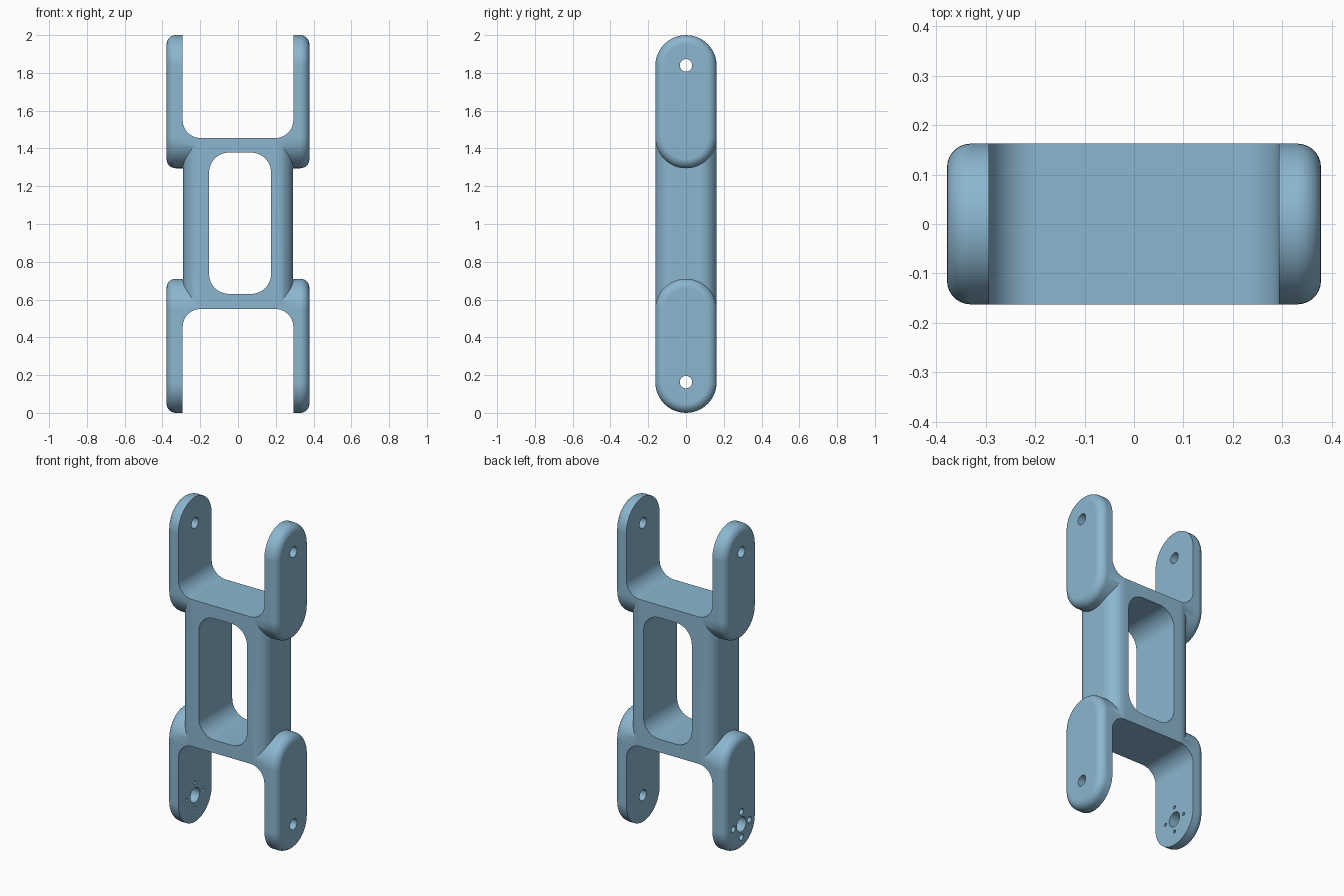
import bpy, bmesh, math

if "Cube" in bpy.data.objects:
    bpy.data.objects.remove(bpy.data.objects["Cube"])

HALF_W = 0.1625      # half depth of the link
SEG = 12             # segments per quarter turn

blue = bpy.data.materials.new("steel blue")
blue.diffuse_color = (0.26, 0.47, 0.63, 1)
blue.use_nodes = True
blue.node_tree.nodes["Principled BSDF"].inputs["Base Color"].default_value = blue.diffuse_color


def prism(name, axis, u0, u1, v0, v1, r, d0, d1, bevel_at=None):
    """Rounded rectangle (u, v) extruded along an axis from d0 to d1."""
    place = {"x": lambda u, v, d: (d, u, v),
             "y": lambda u, v, d: (u, d, v),
             "z": lambda u, v, d: (u, v, d)}[axis]
    corners = [(u1 - r, v1 - r), (u0 + r, v1 - r), (u0 + r, v0 + r), (u1 - r, v0 + r)]
    pts = []
    for q, (cu, cv) in enumerate(corners):
        for i in range(SEG + 1):
            a = math.pi / 2 * (q + i / SEG)
            pts.append((cu + r * math.cos(a), cv + r * math.sin(a)))
    bm = bmesh.new()
    face = bm.faces.new([bm.verts.new(place(u, v, d0)) for u, v in pts])
    out = bmesh.ops.extrude_face_region(bm, geom=[face])
    step = place(0, 0, d1 - d0)
    bmesh.ops.translate(bm, vec=step, verts=[g for g in out["geom"] if isinstance(g, bmesh.types.BMVert)])
    bmesh.ops.remove_doubles(bm, verts=bm.verts, dist=1e-5)
    bmesh.ops.recalc_face_normals(bm, faces=bm.faces)
    if bevel_at is not None:
        rim = [e for e in bm.edges if all(abs(v.co.x - bevel_at) < 1e-5 for v in e.verts)]
        bmesh.ops.bevel(bm, geom=rim, offset=0.048, segments=7, profile=0.5, affect="EDGES")
    mesh = bpy.data.meshes.new(name)
    bm.to_mesh(mesh)
    bm.free()
    mesh.materials.append(blue)
    ob = bpy.data.objects.new(name, mesh)
    bpy.context.collection.objects.link(ob)
    return ob


def hole(name, y, z, r, x0, x1):
    return prism(name, "x", y - r, y + r, z - r, z + r, r, x0, x1)


# central body with rounded upright edges
link = prism("link_frame", "z", -0.29, 0.29, -HALF_W, HALF_W, 0.09, 0.54, 1.47)

# four fork arms, rounded on their outer rims
arms = []
for s in (-1, 1):
    for z0, z1 in ((0.0, 0.71), (1.295, 2.0)):
        arms.append(prism("fork_arm", "x", -HALF_W, HALF_W, z0, z1, HALF_W,
                          0.19 * s, 0.378 * s, bevel_at=0.378 * s))

# fork slots, window and pivot holes
cuts = [prism("upper_slot", "y", -0.293, 0.293, 1.455, 2.4, 0.095, -0.4, 0.4),
        prism("lower_slot", "y", -0.293, 0.293, -0.4, 0.55, 0.095, -0.4, 0.4),
        prism("window", "y", -0.153, 0.175, 0.63, 1.378, 0.105, -0.4, 0.4),
        hole("upper_pivot", 0, 1.84, 0.033, -0.6, 0.6),
        hole("lower_pivot", 0, 0.163, 0.033, 0.2, 0.6),
        hole("motor_pivot", 0, 0.163, 0.045, -0.6, -0.2)]

# stepped screw holes around the motor pivot
for k in range(4):
    y = 0.078 * math.cos(k * math.pi / 2)
    z = 0.163 + 0.078 * math.sin(k * math.pi / 2)
    cuts.append(hole("screw_hole", y, z, 0.01, -0.36, -0.2))
    cuts.append(hole("screw_head_recess", y, z, 0.019, -0.6, -0.335))

# combine everything into one solid
for op, tools in (("UNION", arms), ("DIFFERENCE", cuts)):
    for tool in tools:
        tool.hide_render = True
        mod = link.modifiers.new(tool.name, "BOOLEAN")
        mod.operation = op
        mod.solver = "EXACT"
        mod.object = tool
bpy.context.view_layer.update()
solid = bpy.data.meshes.new_from_object(link.evaluated_get(bpy.context.evaluated_depsgraph_get()))
link.modifiers.clear()
link.data = solid
for tool in arms + cuts:
    bpy.data.objects.remove(tool)

# smooth curves with crisp edges
bpy.ops.object.select_all(action="DESELECT")
link.select_set(True)
bpy.context.view_layer.objects.active = link
bpy.ops.object.shade_smooth_by_angle(angle=math.radians(25))
weighted = link.modifiers.new("flat_faces", "WEIGHTED_NORMAL")
weighted.keep_sharp = True
